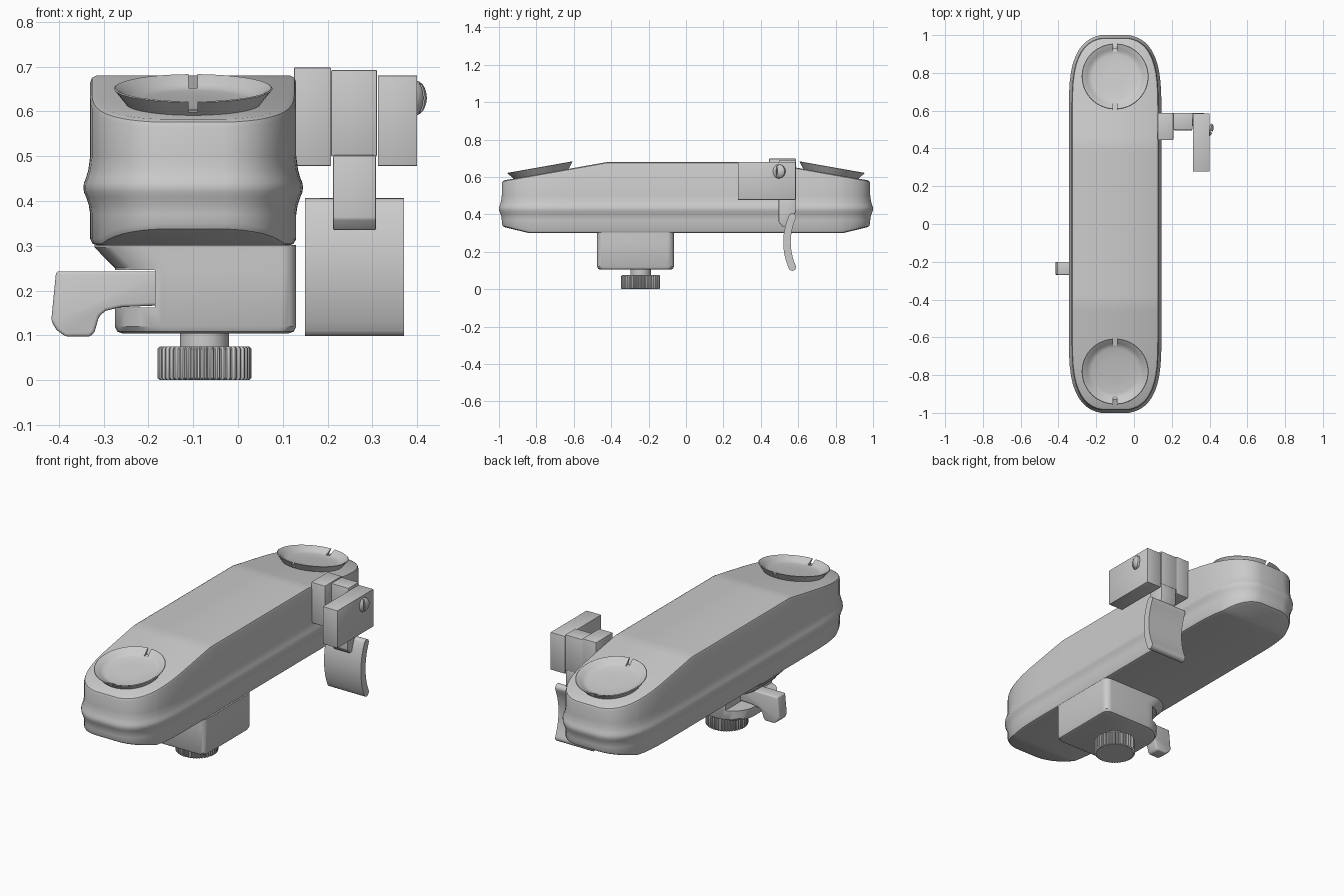
import bpy, bmesh, math
from mathutils import Vector

if "Cube" in bpy.data.objects:
    bpy.data.objects.remove(bpy.data.objects["Cube"])

CX = -0.10  # centre line of the main body


def finish(ob, bevel=0.0, segs=3, cutters=()):
    """Apply bevel and cuts, then smooth-shade by angle."""
    bpy.ops.object.select_all(action='DESELECT')
    bpy.context.view_layer.objects.active = ob
    ob.select_set(True)
    if bevel:
        m = ob.modifiers.new("bevel", 'BEVEL')
        m.width, m.segments, m.limit_method = bevel, segs, 'ANGLE'
        bpy.ops.object.modifier_apply(modifier=m.name)
    for c in cutters:
        m = ob.modifiers.new("cut", 'BOOLEAN')
        m.operation, m.object, m.solver = 'DIFFERENCE', c, 'EXACT'
        bpy.ops.object.modifier_apply(modifier=m.name)
        bpy.data.objects.remove(c)
    bpy.ops.object.shade_smooth_by_angle(angle=math.radians(32))
    return ob


def mesh_object(name, verts, faces):
    me = bpy.data.meshes.new(name)
    me.from_pydata([tuple(v) for v in verts], [], faces)
    bm = bmesh.new()
    bm.from_mesh(me)
    bmesh.ops.recalc_face_normals(bm, faces=bm.faces)
    bm.to_mesh(me)
    bm.free()
    ob = bpy.data.objects.new(name, me)
    bpy.context.collection.objects.link(ob)
    return ob


def loft(name, rings, strip_caps=False):
    """Skin closed rings of equal length; caps are n-gons or cross strips."""
    n = len(rings[0])
    verts = [v for r in rings for v in r]
    faces = [(k*n + i, k*n + (i+1) % n, (k+1)*n + (i+1) % n, (k+1)*n + i)
             for k in range(len(rings)-1) for i in range(n)]
    for base in (0, (len(rings)-1)*n):
        if strip_caps:
            faces += [(base+i, base+i+1, base+n-2-i, base+n-1-i) for i in range(n//2-1)]
        else:
            faces.append(tuple(range(base, base+n)))
    return mesh_object(name, verts, faces)


def box(name, x, y, z):
    p = [(a, b) for a, b in ((x[0], y[0]), (x[1], y[0]), (x[1], y[1]), (x[0], y[1]))]
    return loft(name, [[(a, b, h) for a, b in p] for h in z])


def lathe(name, profile, n, cx=0, cy=0):
    return loft(name, [[(cx + r*math.cos(2*math.pi*i/n), cy + r*math.sin(2*math.pi*i/n), z)
                        for i in range(n)] for r, z in profile])


# Main body: rounded plan outline, bead round the middle, sloping ends
def half_width(y):
    t = max(0, abs(y) - 0.6) / 0.389
    return 0.23 * (1 - t**3) ** (1/3)


def top_z(y):
    return 0.68 - 0.1 * max(0, abs(y) - 0.42) / 0.565


def bottom_z(y):
    return 0.30 + 0.035 * max(0, abs(y) - 0.84) / 0.145


ys = [0.38, 0.42, 0.46, 0.6, 0.84]
ys += [0.6 + 0.389 * math.sin(math.radians(a)) ** (2/3) for a in (6, 14, 22, 30, 38, 46, 54, 61, 68, 74, 80)]
ys = sorted(ys + [-y for y in ys])
outline = [Vector((half_width(y), y)) for y in ys] + [Vector((-half_width(y), y)) for y in reversed(ys)]


def body_ring(d, zf):
    ring, n = [], len(outline)
    for i, p in enumerate(outline):
        a = (p - outline[i-1]).normalized()
        b = (outline[(i+1) % n] - p).normalized()
        t = (a + b).normalized()
        q = p + Vector((t.y, -t.x)) * d
        ring.append((CX + q.x, q.y, zf(q.y)))
    return ring


rings = [body_ring(d, lambda y, o=o: bottom_z(y) + o) for d, o in ((-0.018, 0), (-0.006, 0.004), (0, 0.015))]
rings += [body_ring(d, lambda y, z=z: z) for d, z in
          ((0, 0.37), (0.003, 0.39), (0.009, 0.408), (0.014, 0.42), (0.015, 0.43),
           (0.014, 0.44), (0.009, 0.452), (0.004, 0.47), (0, 0.50))]
rings += [body_ring(d, lambda y, o=o: top_z(y) - o) for d, o in ((0, 0.016), (-0.004, 0.005), (-0.014, 0))]
finish(loft("main_body", rings, strip_caps=True))

# Flared shallow dishes with two notches, one on each sloping end
for s, label in ((-1, "front"), (1, "back")):
    dish = lathe(label + "_dish", [(0.14, -0.012), (0.15, 0.0), (0.177, 0.034), (0.174, 0.036), (0.165, 0.032),
                                   (0.147, 0.018), (0.135, 0.011), (0.122, 0.008), (0.06, 0.006)], 64)
    cuts = [box("notch_cutter", (-0.01, 0.01), sorted((k*0.135, k*0.2)), (0.008, 0.06)) for k in (-1, 1)]
    finish(dish, cutters=cuts)
    dish.location = (CX, s*0.775, top_z(0.775))
    dish.rotation_euler.x = -s * math.atan(0.1/0.565)


# Clamp block below: larger corner radius and a flared lip on the left
def clamp_ring(left, inset, z):
    x0, x1, y0, y1 = left + inset, 0.13 - inset, -0.475 + inset, -0.065 - inset
    pts = []
    for cx, cy, r, a0 in ((x1, y0, 0.035, -90), (x1, y1, 0.035, 0), (x0, y1, 0.13, 90), (x0, y0, 0.13, 180)):
        ox = cx - r if cx == x1 else cx + r
        oy = cy + r if cy == y0 else cy - r
        for k in range(9):
            a = math.radians(a0 + k*90/8)
            pts.append((ox + r*math.cos(a), oy + r*math.sin(a), z))
    return pts


clamp = loft("clamp_block", [clamp_ring(*r) for r in
             ((-0.275, 0.018, 0.104), (-0.275, 0.006, 0.108), (-0.275, 0, 0.12), (-0.275, 0, 0.25),
              (-0.32, 0, 0.296), (-0.32, 0, 0.302))])
finish(clamp, cutters=[box("slot_cutter", (-0.5, -0.185), (-0.6, 0.1), (0.162, 0.246))])

# Lever sitting in the clamp slot
lever_pts = [(-0.406, 0.243), (-0.17, 0.243), (-0.17, 0.167), (-0.26, 0.163), (-0.295, 0.155), (-0.31, 0.143),
             (-0.32, 0.108), (-0.33, 0.097), (-0.385, 0.097), (-0.405, 0.112), (-0.417, 0.132)]
finish(loft("clamp_lever", [[(x, y, z) for x, z in lever_pts] for y in (-0.27, -0.2)]), 0.007)

# Knurled thumb knob and its stem
KX, KY, TEETH = -0.075, -0.243, 44


def knurl_ring(scale, z):
    pts = []
    for i in range(TEETH*4):
        a = 2*math.pi*i/(TEETH*4)
        r = scale * (0.105 if i % 4 < 2 else 0.099)
        pts.append((KX + r*math.cos(a), KY + r*math.sin(a), z))
    return pts


finish(loft("thumb_knob", [knurl_ring(*r) for r in ((0.95, 0), (1, 0.005), (1, 0.07), (0.95, 0.075))]))
finish(lathe("knob_stem", [(0.055, 0.07), (0.055, 0.11)], 40, KX, KY))

# Side bracket blocks
finish(box("bracket_mount", (0.125, 0.208), (0.445, 0.588), (0.478, 0.698)), 0.003, 2)
finish(box("bracket_link", (0.208, 0.31), (0.5, 0.588), (0.5, 0.692)), 0.002, 2)
arm_pts = [(0.495, 0.502), (0.588, 0.502), (0.588, 0.42), (0.56, 0.335), (0.515, 0.335), (0.495, 0.36)]
finish(loft("bracket_arm", [[(x, y, z) for y, z in arm_pts] for x in (0.212, 0.308)]), 0.004, 2)
finish(box("bracket_plate", (0.312, 0.40), (0.277, 0.585), (0.478, 0.68)), 0.002, 2)

# Domed slotted screw on the plate
screw = lathe("plate_screw", [(0.038, -0.01), (0.038, 0.0), (0.033, 0.007), (0.024, 0.0125),
                              (0.013, 0.016), (0.004, 0.017)], 32)
finish(screw, cutters=[box("screw_cutter", (-0.05, 0.05), (-0.004, 0.004), (0.006, 0.03))])
screw.location = (0.40, 0.493, 0.63)
screw.rotation_euler = (math.radians(25), math.radians(90), 0)

# Curved finger blade: arc with rounded ends, extruded across x
R, MY, MZ, H = 0.33, 0.87, 0.252, 0.02
a1 = math.asin(0.134 / R)
blade = [(MY - (R + H)*math.cos(-a1 + 2*a1*k/14), MZ + (R + H)*math.sin(-a1 + 2*a1*k/14)) for k in range(15)]


def end_cap(a, s):
    c = (MY - R*math.cos(a), MZ + R*math.sin(a))
    out = (-math.cos(a), math.sin(a))
    tan = (s*math.sin(abs(a)), s*math.cos(a))
    sign = 1 if s > 0 else -1
    return [(c[0] + H*(sign*out[0]*math.cos(t) + tan[0]*abs(s)*sign*math.sin(t)),
             c[1] + H*(sign*out[1]*math.cos(t) + tan[1]*math.sin(t)))
            for t in (math.pi*k/8 for k in range(1, 8))]


blade += end_cap(a1, 1)
blade += [(MY - (R - H)*math.cos(a1 - 2*a1*k/14), MZ + (R - H)*math.sin(a1 - 2*a1*k/14)) for k in range(15)]
blade += end_cap(-a1, -1)
finish(loft("finger_blade", [[(x, y, z) for y, z in blade] for x in (0.15, 0.37)]))
